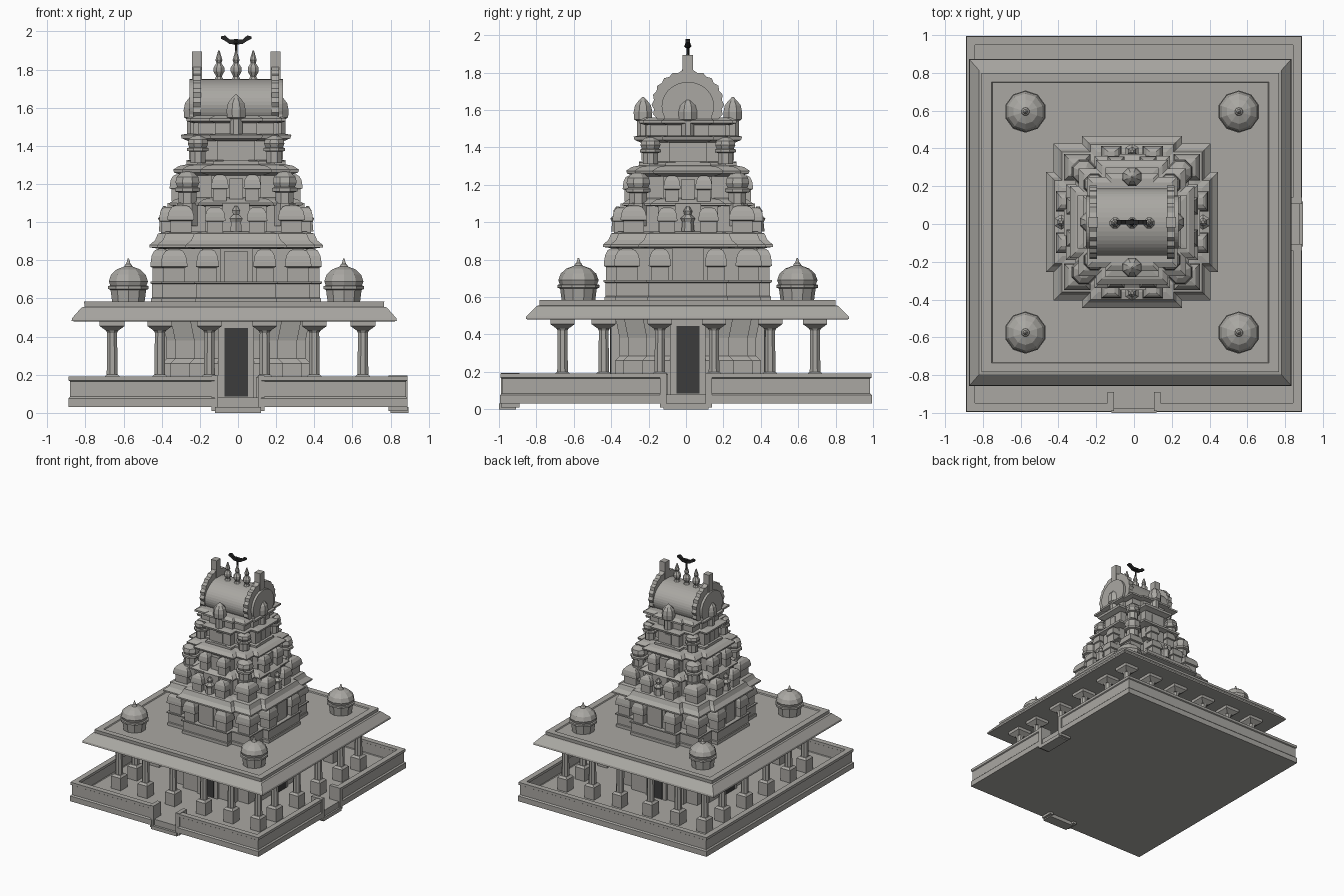
import bpy, bmesh, math
from mathutils import Vector

if "Cube" in bpy.data.objects:
    bpy.data.objects.remove(bpy.data.objects["Cube"])


def material(name, rgb):
    m = bpy.data.materials.new(name)
    m.diffuse_color = (*rgb, 1)
    m.use_nodes = True
    m.node_tree.nodes["Principled BSDF"].inputs["Base Color"].default_value = m.diffuse_color
    return m


STONE = material("grey_stone", (0.40, 0.39, 0.365))
DARK = material("dark_doorway", (0.045, 0.045, 0.045))
METAL = material("black_metal", (0.02, 0.02, 0.02))
CX, CY = -0.01, 0.01          # tower centre


def loft(name, rings, mat=STONE):
    """Skin a stack of equal-length rings and cap both ends."""
    bm = bmesh.new()
    vs = [[bm.verts.new(p) for p in r] for r in rings]
    n = len(rings[0])
    for a, b in zip(vs, vs[1:]):
        for i in range(n):
            bm.faces.new((a[i], a[(i + 1) % n], b[(i + 1) % n], b[i]))
    bm.faces.new(vs[0][::-1])
    bm.faces.new(vs[-1])
    bmesh.ops.recalc_face_normals(bm, faces=bm.faces)
    me = bpy.data.meshes.new(name)
    bm.to_mesh(me)
    bm.free()
    me.materials.append(mat)
    ob = bpy.data.objects.new(name, me)
    bpy.context.collection.objects.link(ob)
    return ob


def rect_stack(name, cx, cy, prof, mat=STONE):
    """Rectangular sections: (half x, half y, z)."""
    return loft(name, [[(cx - a, cy - b, z), (cx + a, cy - b, z),
                        (cx + a, cy + b, z), (cx - a, cy + b, z)] for a, b, z in prof], mat)


def box(name, x0, x1, y0, y1, z0, z1, mat=STONE):
    hx, hy = (x1 - x0) / 2, (y1 - y0) / 2
    return rect_stack(name, (x0 + x1) / 2, (y0 + y1) / 2, [(hx, hy, z0), (hx, hy, z1)], mat)


def lathe(name, cx, cy, prof, sides=10, mat=STONE):
    """Round sections: (radius, z)."""
    ang = [2 * math.pi * (i + .5) / sides for i in range(sides)]
    return loft(name, [[(cx + r * math.cos(t), cy + r * math.sin(t), z) for t in ang]
                       for r, z in prof], mat)


def cross(name, a, c, w, prof):
    """Stepped cross plan (arm reach a, corner c, arm half width w); prof: (growth, z)."""
    rings = []
    for g, z in prof:
        A, C, W = a + g, c + g, w + g
        q = [(A, -W), (A, W), (C, W), (C, C), (W, C)]
        ring = []
        for k in range(4):
            for x, y in q:
                for _ in range(k):
                    x, y = -y, x
                ring.append((CX + x, CY + y, z))
        rings.append(ring)
    return loft(name, rings)


def shrine(name, x, y, hx, hy, z0, z1):
    """Small square shrine with an eave and a rounded roof."""
    h = z1 - z0
    prof = [(.85, 0), (.85, .45), (1.08, .48), (1.05, .62), (.95, .8), (.7, .94), (.35, 1)]
    rect_stack(name, CX + x, CY + y, [(hx * s, hy * s, z0 + h * t) for s, t in prof])


def round_shrine(name, x, y, r, z0, z1):
    """Small round shrine with a domed roof."""
    h = z1 - z0
    prof = [(.75, 0), (.75, .4), (1.05, .43), (1.05, .52), (.85, .55), (1, .68), (.9, .83), (.5, .95), (.1, 1)]
    lathe(name, CX + x, CY + y, [(r * s, z0 + h * t) for s, t in prof], 8)


CORNERS = [(sx, sy) for sx in (-1, 1) for sy in (-1, 1)]
SIDES = [(0, -1), (1, 0), (0, 1), (-1, 0)]


def side_shrine(name, reach, hw, hd, z0, z1, shift=0):
    """One shrine on each of the four tower sides."""
    for dx, dy in SIDES:
        shrine(name, dx * reach - dy * shift, dy * reach + dx * shift,
               hd if dx else hw, hw if dx else hd, z0, z1)


def side_box(name, r0, r1, hw, z0, z1, mat=STONE):
    for dx, dy in SIDES:
        m, d = (r0 + r1) / 2, (r1 - r0) / 2
        hx, hy = (d, hw) if dx else (hw, d)
        x, y = CX + dx * m, CY + dy * m
        box(name, x - hx, x + hx, y - hy, y + hy, z0, z1, mat)


# Courtyard floor and enclosing walls, open at the front and right
box("courtyard_floor", -.88, .88, -.98, .98, .03, .08)
GAP = .13


def wall(name, x0, x1, y0, y1):
    rect_stack(name, (x0 + x1) / 2, (y0 + y1) / 2,
               [((x1 - x0) / 2 + g, (y1 - y0) / 2 + g, z)
                for g, z in ((.01, .03), (.01, .075), (0, .085), (0, .165), (.008, .17), (.008, .192))])


wall("left_wall", -.88, -.85, -.985, .985)
wall("back_wall", -.88, .88, .955, .985)
for s in (-1, 1):
    wall("front_wall", *sorted((s * GAP, s * .88)), -.985, -.955)
    wall("right_wall", .85, .88, *sorted((s * GAP, s * .985)))
    box("front_gate_cheek", *sorted((s * .105, s * .14)), -.99, -.89, .01, .195)
    box("right_gate_cheek", .79, .89, *sorted((s * .105, s * .14)), .01, .195)
for i in range(3):
    box("front_step", -.12, .12, -1 + .03 * i, -.91, .0, .03 + .022 * i)
    box("right_step", .80, .894 - .03 * i, -.12, .12, .0, .03 + .022 * i)

# Pillars around the porch
XS = [-.66, -.41, -.15, .14, .40, .655]
YS = [-.66, -.44, -.14, .15, .45, .69]
for i, x in enumerate(XS):
    for j, y in enumerate(YS):
        if i in (0, 5) or j in (0, 5):
            rect_stack("pillar_base", x, y, [(.045, .045, .08), (.045, .045, .185), (.03, .03, .2)])
            lathe("pillar_shaft", x, y, [(.031, .19), (.028, .42), (.04, .44)], 8)
            rect_stack("pillar_capital", x, y, [(.03, .03, .43), (.065, .065, .455), (.065, .065, .485)])

# Sanctum under the roof with a doorway on each side
cross("sanctum", .365, .32, .22, [(.025, .08), (.025, .26), (0, .285), (0, .38), (.02, .48)])
side_box("door_surround", .34, .41, .095, .08, .485)
side_box("doorway", .405, .416, .062, .085, .445, DARK)

# Porch roof with sloping eaves and a shallow rim
rect_stack("porch_roof", -.02, .008,
           [(.84, .85, .48), (.853, .865, .482), (.85, .862, .497), (.80, .805, .553), (.785, .79, .556),
            (.787, .792, .583), (.735, .745, .583), (.73, .74, .575)])

# Corner pavilions on the roof
for x in (-.575, .555):
    for y in (-.575, .595):
        lathe("roof_pavilion", x, y,
              [(.088, .57), (.098, .645), (.112, .65), (.112, .665), (.1, .668), (.108, .69),
               (.095, .725), (.065, .752), (.022, .768), (.018, .778), (.012, .782), (.003, .81)], 10)

# Tier one: plinth, core, ring of small shrines, cornice
cross("tier1_plinth", .44, .385, .21, [(.005, .57), (.005, .60), (0, .605), (0, .675), (.01, .68), (.01, .69)])
cross("tier1_core", .37, .32, .18, [(0, .69), (0, .88)])
for sx, sy in CORNERS:
    shrine("tier1_corner_shrine", sx * .325, sy * .325, .065, .065, .68, .86)
for s in (-.15, .15):
    side_shrine("tier1_side_shrine", .395, .055, .05, .68, .86, s)
side_box("tier1_niche", .3, .41, .085, .58, .875)
side_box("tier1_niche_panel", .41, .418, .06, .6, .85)
cross("tier1_cornice", .40, .36, .21, [(0, .86), (.055, .868), (.055, .88), (.025, .905), (.01, .94), (-.03, .95)])

# Tier two
cross("tier2_core", .33, .29, .16, [(0, .94), (0, 1.1)])
for sx, sy in CORNERS:
    shrine("tier2_corner_shrine", sx * .29, sy * .29, .065, .065, .94, 1.09)
side_shrine("tier2_side_shrine", .36, .05, .04, .94, 1.08, -.11)
side_shrine("tier2_side_shrine", .36, .05, .04, .94, 1.08, .11)
side_box("tier2_niche", .3, .36, .07, .94, 1.1)
for dx, dy in SIDES:
    lathe("niche_figure", CX + dx * .375, CY + dy * .375,
          [(.035, .95), (.03, 1.0), (.04, 1.02), (.018, 1.04), (.024, 1.06), (.008, 1.085)], 6)
cross("tier2_cornice", .30, .25, .15, [(0, 1.08), (.05, 1.09), (.05, 1.1), (.02, 1.12), (-.02, 1.13)])

# Tier three with round corner shrines
cross("tier3_core", .28, .23, .13, [(0, 1.1), (0, 1.27)])
for sx, sy in CORNERS:
    lathe("tier3_corner_stand", CX + sx * .255, CY + sy * .265, [(.06, .98), (.06, 1.1)], 8)
    round_shrine("tier3_round_shrine", sx * .255, sy * .265, .068, 1.08, 1.27)
for s in (-.085, .085):
    side_shrine("tier3_side_shrine", .30, .042, .045, 1.11, 1.25, s)
side_box("tier3_niche", .25, .31, .035, 1.12, 1.23)
cross("tier3_cornice", .28, .235, .14, [(0, 1.245), (.045, 1.26), (.05, 1.275), (.02, 1.295), (-.03, 1.305)])

# Tier four
cross("tier4_core", .24, .185, .1, [(.02, 1.28), (.02, 1.32), (0, 1.325), (0, 1.44)])
for sx, sy in CORNERS:
    round_shrine("tier4_round_shrine", sx * .2, sy * .2, .058, 1.31, 1.46)
for s in (-.055, .055):
    side_box("tier4_window_surround", .235, .26, .065, 1.3, 1.325)
    side_box("tier4_window_panel", .238, .247, .03, 1.33, 1.41)
cross("tier4_cornice", .25, .185, .1, [(0, 1.425), (.035, 1.44), (.04, 1.458), (0, 1.465)])

# Tier five carrying the vault
cross("tier5_core", .225, .2, .11, [(0, 1.46), (0, 1.53)])
cross("tier5_cornice", .23, .21, .11, [(0, 1.52), (.03, 1.53), (.03, 1.545), (0, 1.56)])
for dx, dy in SIDES:
    lathe("vault_niche_dome", CX + dx * .225, CY + dy * .24,
          [(.036, 1.46), (.036, 1.54), (.052, 1.55), (.054, 1.59), (.046, 1.625), (.025, 1.65), (.004, 1.67)], 8)


def arch(name, x0, x1, ry, rz, zc, foot, scallop=0):
    """Horseshoe arch section extruded along x."""
    n = 28
    pts = [(-foot, 1.54)]
    for i in range(n + 1):
        t = math.radians(205 - 230 * i / n)
        k = 1 + (scallop if i % 2 else 0)
        pts.append((ry * k * math.cos(t), zc + rz * k * math.sin(t)))
    pts.append((foot, 1.54))
    loft(name, [[(x, CY + y, z) for y, z in pts] for x in (x0, x1)])


# Barrel vault with scalloped end gables
arch("barrel_vault", -.22, .2, .178, .135, 1.615, .165)
for s in (-1, 1):
    a, b = sorted((CX + s * .185, CX + s * .225))
    arch("end_gable", a, b, .183, .175, 1.63, .16, .06)
    a, b = sorted((CX + s * .222, CX + s * .245))
    arch("gable_face", a, b, .14, .13, 1.62, .13)
    a, b = sorted((CX + s * .18, CX + s * .232))
    box("gable_post", a, b, CY - .028, CY + .028, 1.74, 1.895)

# Pot finials along the ridge
for x in (-.09, 0, .09):
    lathe("ridge_finial", CX + x, CY - .005,
          [(.03, 1.74), (.016, 1.765), (.031, 1.79), (.031, 1.81), (.014, 1.835), (.02, 1.85), (.004, 1.9)], 8)

# Dark winged emblem on the middle finial
lathe("emblem_stem", CX, CY, [(.008, 1.87), (.008, 1.93), (.02, 1.94), (.012, 1.96)], 6, METAL)
for s in (-1, 1):
    path = [(0, 1.945, .014), (.035, 1.947, .012), (.058, 1.965, .014), (.08, 1.968, .006)]
    loft("emblem_wing", [[(CX + s * x, CY + .012 * u, z + h * v)
                          for u, v in ((-1, -1), (1, -1), (1, 1), (-1, 1))] for x, z, h in path], METAL)
